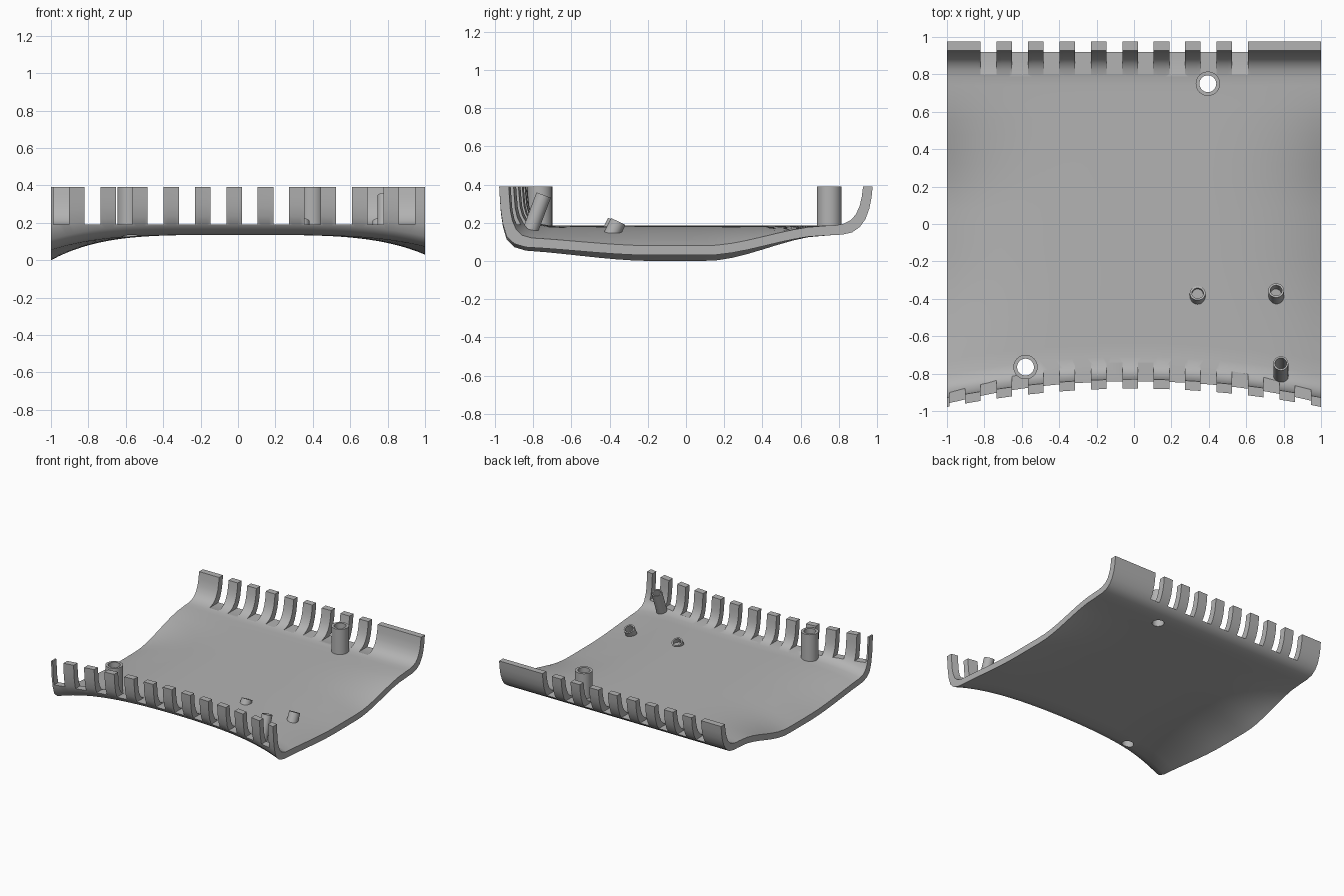
import bpy, bmesh, math
from mathutils import Vector, Matrix

cube = bpy.data.objects.get("Cube")
if cube:
    bpy.data.objects.remove(cube, do_unlink=True)

grey = bpy.data.materials.new("plain_grey")
grey.use_nodes = True
colour = (0.45, 0.45, 0.45, 1)
grey.diffuse_color = colour
grey.node_tree.nodes["Principled BSDF"].inputs["Base Color"].default_value = colour

TOP = 0.39


def make_object(name, bm):
    bmesh.ops.recalc_face_normals(bm, faces=bm.faces)
    if bm.calc_volume(signed=True) < 0:
        bmesh.ops.reverse_faces(bm, faces=bm.faces)
    mesh = bpy.data.meshes.new(name)
    bm.to_mesh(mesh)
    bm.free()
    mesh.materials.append(grey)
    obj = bpy.data.objects.new(name, mesh)
    bpy.context.collection.objects.link(obj)
    return obj


def activate(obj):
    bpy.ops.object.select_all(action='DESELECT')
    obj.select_set(True)
    bpy.context.view_layer.objects.active = obj


def smooth(obj):
    activate(obj)
    bpy.ops.object.shade_smooth_by_angle(angle=math.radians(35))


def cut_away(obj, cutter):
    """Subtract the cutter, moving to the next solver if one loses the body."""
    cutter.hide_render = True
    activate(obj)
    enough = len(obj.data.polygons) / 2
    for solver in ('EXACT', 'MANIFOLD', 'FLOAT'):
        mod = obj.modifiers.new("cut", 'BOOLEAN')
        mod.operation = 'DIFFERENCE'
        mod.solver = solver
        mod.object = cutter
        graph = bpy.context.evaluated_depsgraph_get()
        graph.update()
        if len(obj.evaluated_get(graph).data.polygons) > enough:
            bpy.ops.object.modifier_apply(modifier=mod.name)
            break
        obj.modifiers.remove(mod)
    bpy.data.objects.remove(cutter, do_unlink=True)


def smoothstep(a, b, v):
    t = min(max((v - a) / (b - a), 0), 1)
    return t * t * (3 - 2 * t)


# Centre profile of the shell, as (y, z) from the front rim to the back rim
outer_front = [(-.88, TOP), (-.876, .34), (-.871, .29), (-.86, .235), (-.84, .187), (-.8, .15), (-.74, .135)]
inner_front = [(-.83, TOP), (-.826, .34), (-.821, .29), (-.81, .25), (-.79, .215), (-.76, .194), (-.71, .185)]
outer_back = [(.76, .135), (.82, .138), (.87, .15), (.91, .178), (.94, .22), (.96, .275), (.971, .33), (.977, TOP)]
inner_back = [(.74, .185), (.785, .187), (.825, .195), (.86, .212), (.888, .242), (.908, .285), (.92, .335), (.927, TOP)]
floor_y = [-0.64 + 0.08 * i for i in range(17)]
outer = outer_front + [(y, .135) for y in floor_y] + outer_back
inner = inner_front + [(y, .185) for y in floor_y] + inner_back


def bend(x, y, z):
    """Bow the front wall inwards and sag the two side edges."""
    depth = 0.135 if x < 0 else 0.105
    along = smoothstep(.75, .1, y) if y > 0 else .57 + .43 * smoothstep(-.85, -.15, y)
    weight = min(1, (TOP - z) / (TOP - .185))
    sag = depth * along * abs(x) ** 4 * weight
    shift = .098 * x * x * min(max(-y / .7, 0), 1)
    return (x, y - shift, z - sag)


# Curved shell
bm = bmesh.new()
section = outer + inner[::-1]
n = len(section)
steps = 48
rows = []
for i in range(steps + 1):
    x = -1 + 2 * i / steps
    rows.append([bm.verts.new(bend(x, y, z)) for y, z in section])
for a, b in zip(rows, rows[1:]):
    for j in range(n):
        k = (j + 1) % n
        bm.faces.new((a[j], a[k], b[k], b[j]))
for row in (rows[0], rows[-1]):
    for j in range(len(outer) - 1):
        bm.faces.new((row[j], row[j + 1], row[n - 2 - j], row[n - 1 - j]))
bmesh.ops.triangulate(bm, faces=bm.faces)
shell = make_object("shell", bm)

# Slots in the front and back walls
for y, indices in ((-.92, range(12)), (.98, range(1, 10))):
    bm = bmesh.new()
    size = Matrix.Diagonal((.085, .36, .4, 1))
    for index in indices:
        place = Matrix.Translation((-.945 + .168 * index, y, .39))
        bmesh.ops.create_cube(bm, size=1, matrix=place @ size)
    cut_away(shell, make_object("slot_cutter", bm))

# Screw holes through the floor
posts = [(.395, .75), (-.58, -.765)]
bm = bmesh.new()
for x, y in posts:
    bmesh.ops.create_cone(bm, cap_ends=True, segments=32, radius1=.045, radius2=.045,
                          depth=.2, matrix=Matrix.Translation((x, y, .15)))
cut_away(shell, make_object("hole_cutter", bm))
smooth(shell)


def tube(name, base, top, radius, bore, segments=32):
    base, top = Vector(base), Vector(top)
    axis = top - base
    turn = axis.to_track_quat('Z', 'Y')
    bm = bmesh.new()
    loops = []
    for r, h in ((radius, 0), (radius, 1), (bore, 1), (bore, 0)):
        ring = []
        for i in range(segments):
            a = math.tau * i / segments
            local = Vector((r * math.cos(a), r * math.sin(a), h * axis.length))
            ring.append(bm.verts.new(base + turn @ local))
        loops.append(ring)
    for a, b in zip(loops, loops[1:] + loops[:1]):
        for i in range(segments):
            k = (i + 1) % segments
            bm.faces.new((a[i], a[k], b[k], b[i]))
    smooth(make_object(name, bm))


# Upright screw posts
for name, (x, y) in zip(("back_screw_post", "front_screw_post"), posts):
    tube(name, (x, y, .15), (x, y, TOP), .065, .045)

# Leaning hollow pegs
tube("tall_peg", (.785, -.82, .145), (.785, -.745, .345), .04, .031)
tube("right_short_peg", (.34, -.397, .155), (.34, -.37, .207), .042, .031)
tube("left_short_peg", (.76, -.39, .135), (.76, -.355, .207), .042, .031)
